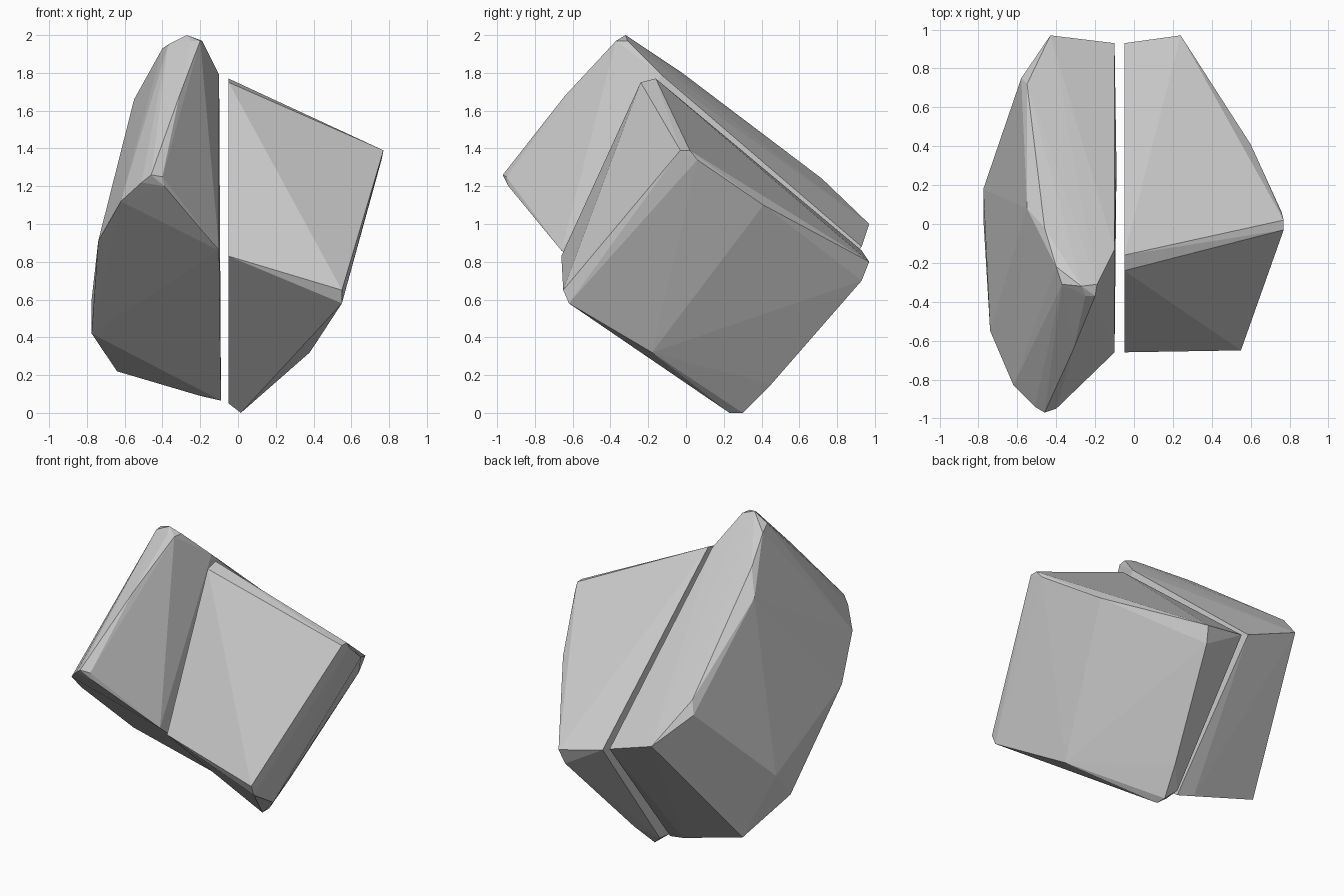
import bpy
import bmesh


def rock(name, corners):
    """Flat-faced convex stone wrapped around a few corner points."""
    bm = bmesh.new()
    for co in corners:
        bm.verts.new(co)
    hull = bmesh.ops.convex_hull(bm, input=bm.verts)
    loose = [v for v in bm.verts if not v.link_faces]
    bmesh.ops.delete(bm, geom=loose, context='VERTS')
    bmesh.ops.dissolve_limit(bm, angle_limit=0.01, verts=bm.verts, edges=bm.edges)
    bmesh.ops.recalc_face_normals(bm, faces=bm.faces)
    mesh = bpy.data.meshes.new(name)
    bm.to_mesh(mesh)
    bm.free()
    ob = bpy.data.objects.new(name, mesh)
    bpy.context.collection.objects.link(ob)
    return ob


# Left half: taller slab with a chipped crest
rock("left_rock_half", [
    # crest
    (-0.27, -0.32, 2.0), (-0.37, -0.31, 1.95), (-0.19, -0.31, 1.97),
    (-0.20, -0.37, 1.97), (-0.25, -0.37, 1.97), (-0.40, -0.22, 1.93),
    (-0.31, -0.64, 1.68), (-0.46, -0.02, 1.80), (-0.55, 0.08, 1.66),
    # front corner
    (-0.46, -0.97, 1.26), (-0.40, -0.95, 1.25), (-0.39, -0.94, 1.20),
    (-0.51, -0.94, 1.22), (-0.62, -0.83, 1.12),
    # outer side and back
    (-0.74, -0.55, 0.91), (-0.775, 0.03, 0.42), (-0.775, 0.18, 0.60),
    (-0.55, 0.72, 1.24), (-0.58, 0.75, 1.16), (-0.43, 0.97, 1.0),
    (-0.64, 0.33, 0.22), (-0.20, 0.31, 0.09),
    # split face
    (-0.10, -0.13, 1.79), (-0.10, -0.66, 0.86),
    (-0.09, 0.29, 0.065), (-0.10, 0.93, 0.88),
])

# Right half: lower block
rock("right_rock_half", [
    # split face
    (-0.05, -0.24, 1.75), (-0.05, -0.16, 1.77), (-0.05, -0.66, 0.83),
    (-0.05, 0.24, 0.05), (-0.05, 0.34, 0.06), (-0.05, 0.93, 0.86),
    # outer side and back
    (0.77, -0.03, 1.39), (0.77, 0.02, 1.39), (0.76, 0.06, 1.34),
    (0.60, 0.41, 1.10), (0.24, 0.97, 0.80), (0.22, 0.93, 0.70),
    # front corner and base
    (0.55, -0.65, 0.65), (0.55, -0.62, 0.58), (0.38, -0.18, 0.32),
    (0.015, 0.23, 0.0), (0.015, 0.30, 0.0), (0.06, 0.45, 0.15),
])
